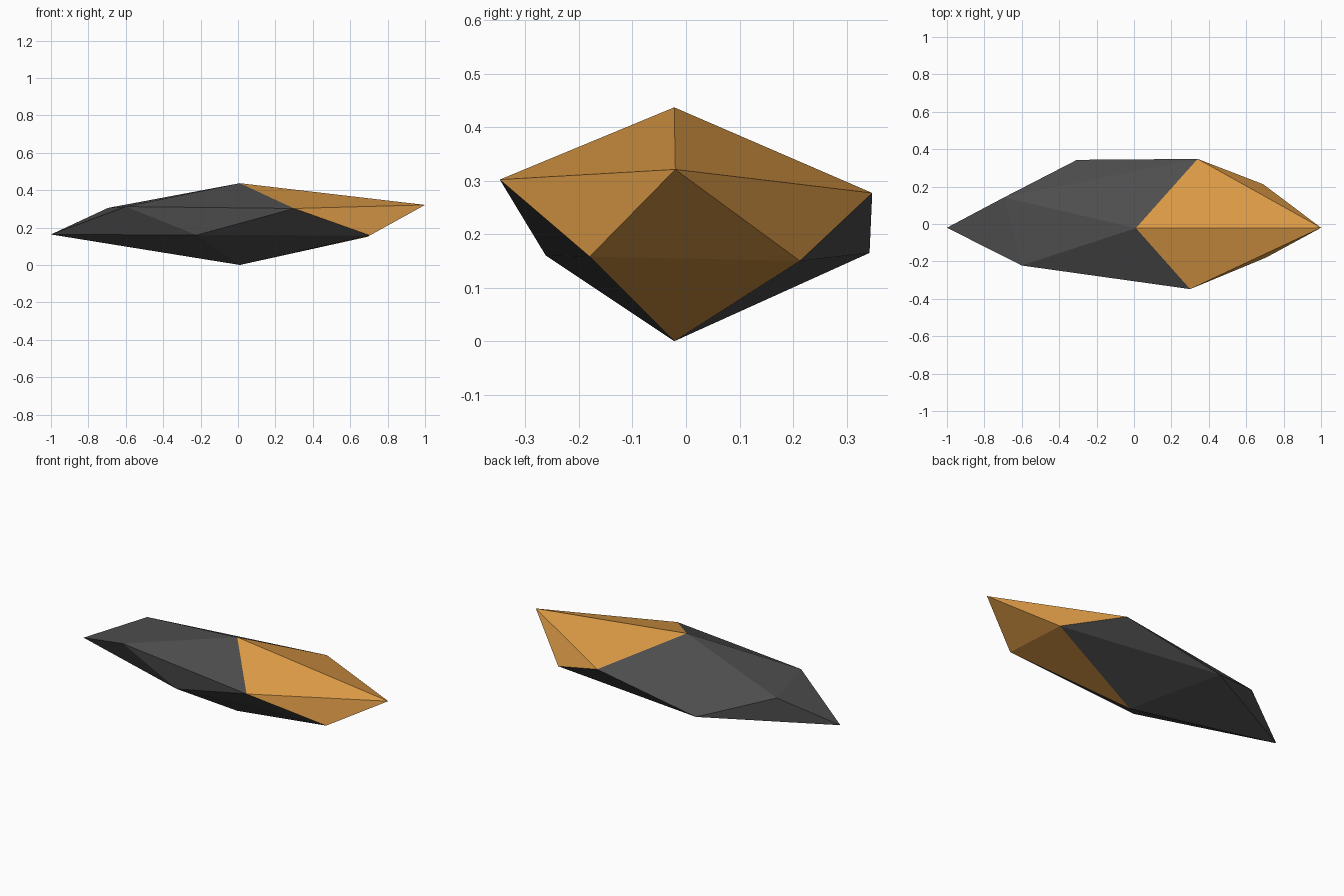
import bpy
import bmesh

cube = bpy.data.objects.get("Cube")
if cube:
    bpy.data.objects.remove(cube, do_unlink=True)


def make_material(name, colour):
    mat = bpy.data.materials.new(name)
    mat.use_nodes = True
    mat.diffuse_color = (*colour, 1)
    mat.node_tree.nodes["Principled BSDF"].inputs["Base Color"].default_value = (*colour, 1)
    return mat


# Two staggered five-sided rings between a top and a bottom point
UPPER = [(1.0, -0.02, 0.321), (0.30, -0.348, 0.302), (-0.60, -0.222, 0.312),
         (-0.695, 0.142, 0.305), (0.34, 0.348, 0.277)]
LOWER = [(0.705, -0.18, 0.158), (-0.22, -0.262, 0.16), (-1.0, -0.02, 0.163),
         (-0.305, 0.343, 0.165), (0.69, 0.213, 0.15)]

bm = bmesh.new()
top = bm.verts.new((0.01, -0.022, 0.437))
bottom = bm.verts.new((0.01, -0.022, 0))
upper = [bm.verts.new(p) for p in UPPER]
lower = [bm.verts.new(p) for p in LOWER]

# Facets: top cap, zigzag band, bottom cap
for i in range(5):
    j = (i + 1) % 5
    bm.faces.new((top, upper[i], upper[j]))
    bm.faces.new((upper[i], lower[i], upper[j]))
    bm.faces.new((lower[i], lower[j], upper[j]))
    bm.faces.new((bottom, lower[j], lower[i]))
bmesh.ops.recalc_face_normals(bm, faces=bm.faces[:])

# Orange tip on the left end
for face in bm.faces:
    face.material_index = int(face.calc_center_median().x > 0.35)

mesh = bpy.data.meshes.new("faceted_shard")
bm.to_mesh(mesh)
bm.free()
mesh.materials.append(make_material("dark_grey", (0.075, 0.075, 0.075)))
mesh.materials.append(make_material("orange", (0.75, 0.34, 0.065)))
shard = bpy.data.objects.new("faceted_shard", mesh)
bpy.context.collection.objects.link(shard)
